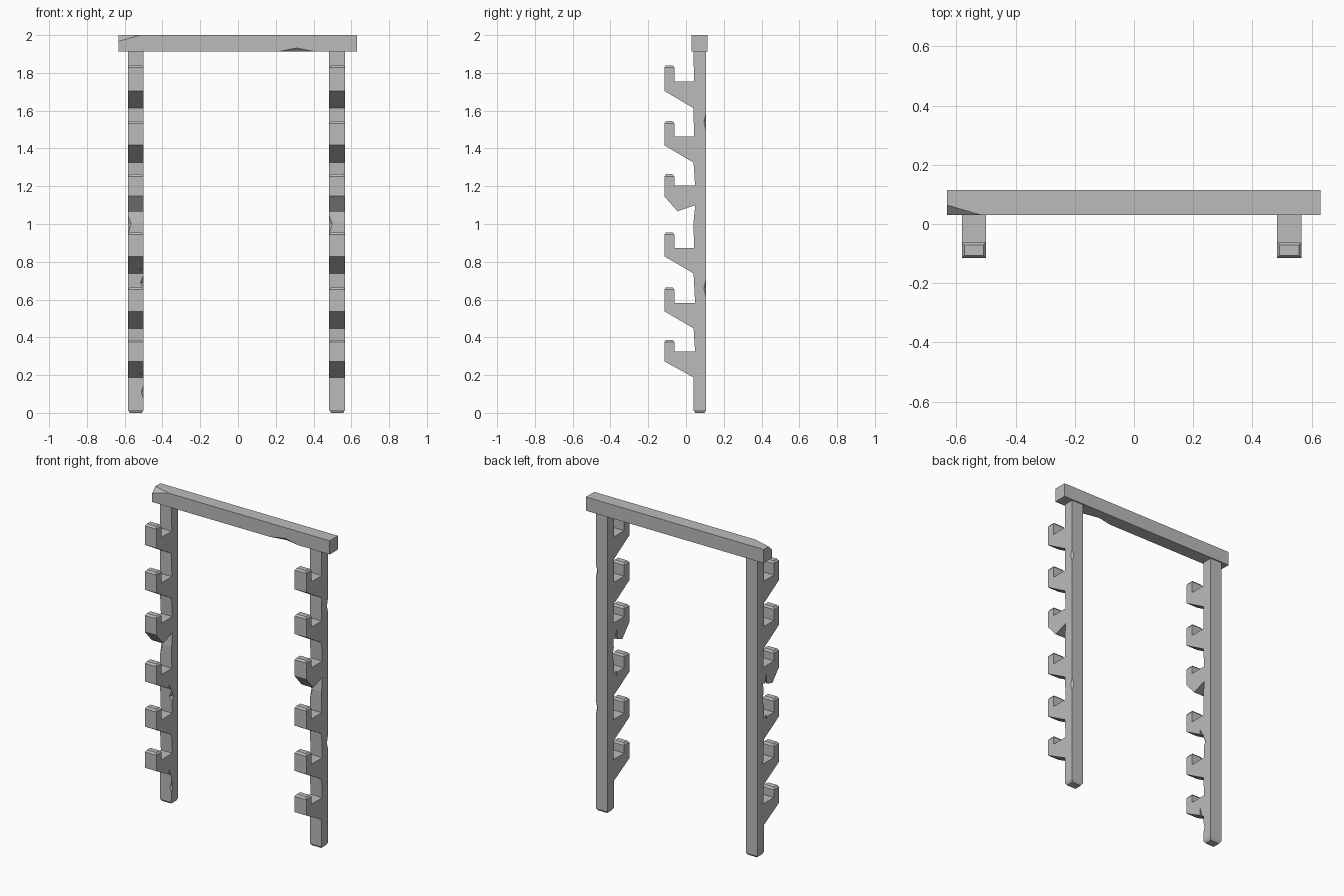
import bpy, bmesh
from mathutils import Vector

if "Cube" in bpy.data.objects:
    bpy.data.objects.remove(bpy.data.objects["Cube"], do_unlink=True)

grey = bpy.data.materials.new("plain_grey")
grey.use_nodes = True
colour = (0.5, 0.5, 0.5, 1)
grey.diffuse_color = colour
grey.node_tree.nodes["Principled BSDF"].inputs["Base Color"].default_value = colour


def finish(bm, name):
    bmesh.ops.recalc_face_normals(bm, faces=bm.faces)
    mesh = bpy.data.meshes.new(name)
    bm.to_mesh(mesh)
    bm.free()
    mesh.materials.append(grey)
    obj = bpy.data.objects.new(name, mesh)
    bpy.context.collection.objects.link(obj)
    return obj


def prism(bm, points, along):
    """Extrude a closed polygon along a vector."""
    face = bm.faces.new([bm.verts.new(p) for p in points])
    side = bmesh.ops.extrude_face_region(bm, geom=[face], use_keep_orig=True)["geom"]
    verts = [v for v in side if isinstance(v, bmesh.types.BMVert)]
    bmesh.ops.translate(bm, verts=verts, vec=along)
    bmesh.ops.recalc_face_normals(bm, faces=bm.faces)


def chip(obj, centre, axis, out, half, depth, width=0.04):
    """Cut a V-shaped chip out of an edge that runs along axis."""
    centre, axis, out = Vector(centre), Vector(axis), Vector(out).normalized()
    across = axis.cross(out)
    reach = 0.02
    spread = axis * half * (1 + reach / depth)
    start = centre - across * width
    bm = bmesh.new()
    prism(bm, [start + out * reach + spread, start - out * depth,
               start + out * reach - spread], across * 2 * width)
    cutter = finish(bm, obj.name + "_chip_cutter")
    cutter.hide_render = True
    cutter.hide_set(True)
    cutter.display_type = 'WIRE'
    mod = obj.modifiers.new("chip", 'BOOLEAN')
    mod.operation, mod.solver, mod.object = 'DIFFERENCE', 'EXACT', cutter


FRONT, BACK, TIP, SLOT = 0.04, 0.107, -0.115, -0.062
# Hooks: prong top, shelf, lower front corner, lower root
hooks = [(1.828, 1.755, 1.705, 1.613), (1.533, 1.463, 1.417, 1.325),
         (1.252, 1.203, 1.147, 1.10), (0.944, 0.874, 0.829, 0.739),
         (0.653, 0.583, 0.538, 0.448), (0.375, 0.326, 0.273, 0.188)]


def rack_post(name, x0, x1):
    outline = [(BACK, 0.015), (BACK, 1.915), (FRONT, 1.915)]
    for i, (top, shelf, low, root) in enumerate(hooks):
        worn = FRONT + (0.008 if i in (2, 4, 5) else 0.002)
        outline += [(worn, shelf), (SLOT, shelf), (SLOT, top), (TIP, top), (TIP, low)]
        if i == 2:  # broken brace
            outline += [(-0.045, 1.067), (0.049, root), (FRONT, 1.01)]
        else:
            outline.append((FRONT, root))
    outline.append((FRONT, 0.015))
    bm = bmesh.new()
    prism(bm, [(x0, y, z) for y, z in outline], Vector((x1 - x0, 0, 0)))
    # Chamfered prong tops and foot
    tops = [h[0] for h in hooks]
    for f in list(bm.faces):
        c = f.calc_center_median()
        if len(f.verts) != 4 or abs(f.normal.z) < 0.9:
            continue
        if c.z < 0.02 or any(abs(c.z - t) < 0.002 and c.y < SLOT for t in tops):
            bmesh.ops.inset_region(bm, faces=[f], thickness=0.013, depth=0.015 if c.z < 0.02 else 0.012)
    return finish(bm, name)


up = (0, 0, 1)
right_post = rack_post("right_hook_post", -0.582, -0.50)
left_post = rack_post("left_hook_post", 0.483, 0.566)

# Worn nicks on the post edges
for z in (1.54, 0.66):
    chip(left_post, (0.566, BACK, z), up, (1, 1, 0), 0.05, 0.009)
chip(left_post, (0.483, FRONT, 1.0), up, (-1, -1, 0), 0.055, 0.011)
chip(right_post, (-0.582, FRONT, 1.0), up, (-1, -1, 0), 0.055, 0.011)
chip(right_post, (-0.50, FRONT, 0.69), up, (1, -1, 0), 0.04, 0.014)
chip(right_post, (-0.50, FRONT, 0.11), up, (1, -1, 0), 0.04, 0.008)

# Top beam with one corner sliced off
bm = bmesh.new()
prism(bm, [(-0.632, 0.03, 1.912), (-0.632, 0.115, 1.912),
           (-0.632, 0.115, 2.0), (-0.632, 0.03, 2.0)], Vector((1.263, 0, 0)))
a, b, c = Vector((-0.632, 0.064, 2)), Vector((-0.515, 0.03, 2)), Vector((-0.632, 0.03, 1.968))
normal = (c - a).cross(b - a).normalized()
if normal.z < 0:
    normal.negate()
bmesh.ops.bisect_plane(bm, geom=bm.verts[:] + bm.edges[:] + bm.faces[:],
                       plane_co=a, plane_no=normal, clear_outer=True)
bmesh.ops.holes_fill(bm, edges=bm.edges[:], sides=0)
beam = finish(bm, "top_beam")
chip(beam, (0.31, 0.03, 1.912), (1, 0, 0), (0, -1, -1), 0.1, 0.014, 0.05)
